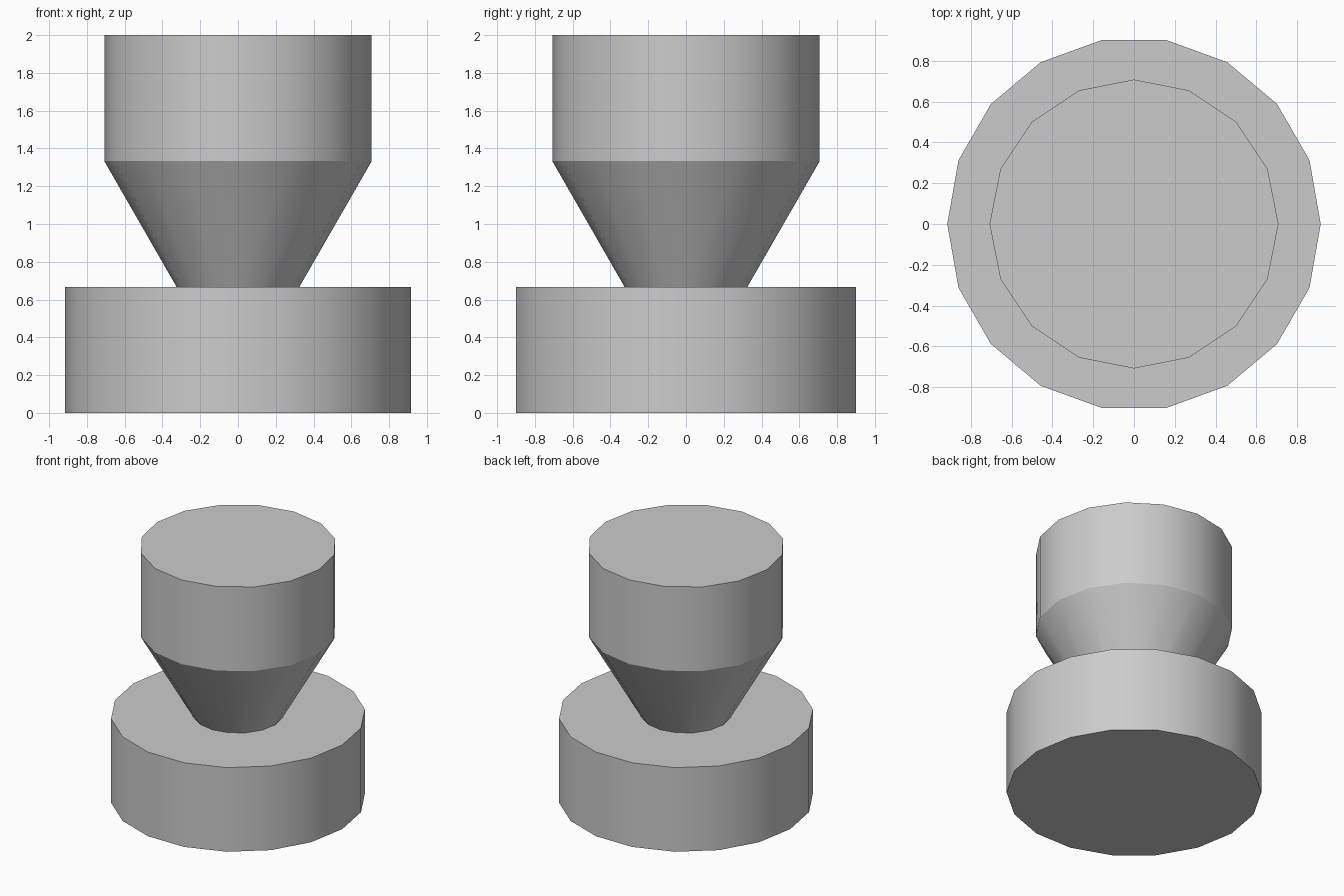
import bpy, bmesh, math

if "Cube" in bpy.data.objects:
    bpy.data.objects.remove(bpy.data.objects["Cube"])


def turned_part(name, sides, rings):
    """Closed solid from stacked (radius, height) rings."""
    bm = bmesh.new()
    loops = []
    for r, z in rings:
        loops.append([bm.verts.new((r * math.cos(math.tau * i / sides),
                                    r * math.sin(math.tau * i / sides), z))
                      for i in range(sides)])
    for low, high in zip(loops, loops[1:]):
        for i in range(sides):
            j = (i + 1) % sides
            bm.faces.new((low[i], low[j], high[j], high[i]))
    bm.faces.new(loops[0][::-1])
    bm.faces.new(loops[-1])
    mesh = bpy.data.meshes.new(name)
    bm.to_mesh(mesh)
    bm.free()
    obj = bpy.data.objects.new(name, mesh)
    bpy.context.collection.objects.link(obj)
    # Smooth walls, crisp rims
    bpy.ops.object.select_all(action='DESELECT')
    obj.select_set(True)
    bpy.context.view_layer.objects.active = obj
    bpy.ops.object.shade_smooth_by_angle(angle=math.radians(26))
    return obj


# Wide disc at the bottom
turned_part("base", 18, [(0.915, 0), (0.915, 0.667)])
# Tapered neck widening into the drum
turned_part("upper_body", 16, [(0.325, 0.667), (0.708, 1.333), (0.708, 2.0)])
